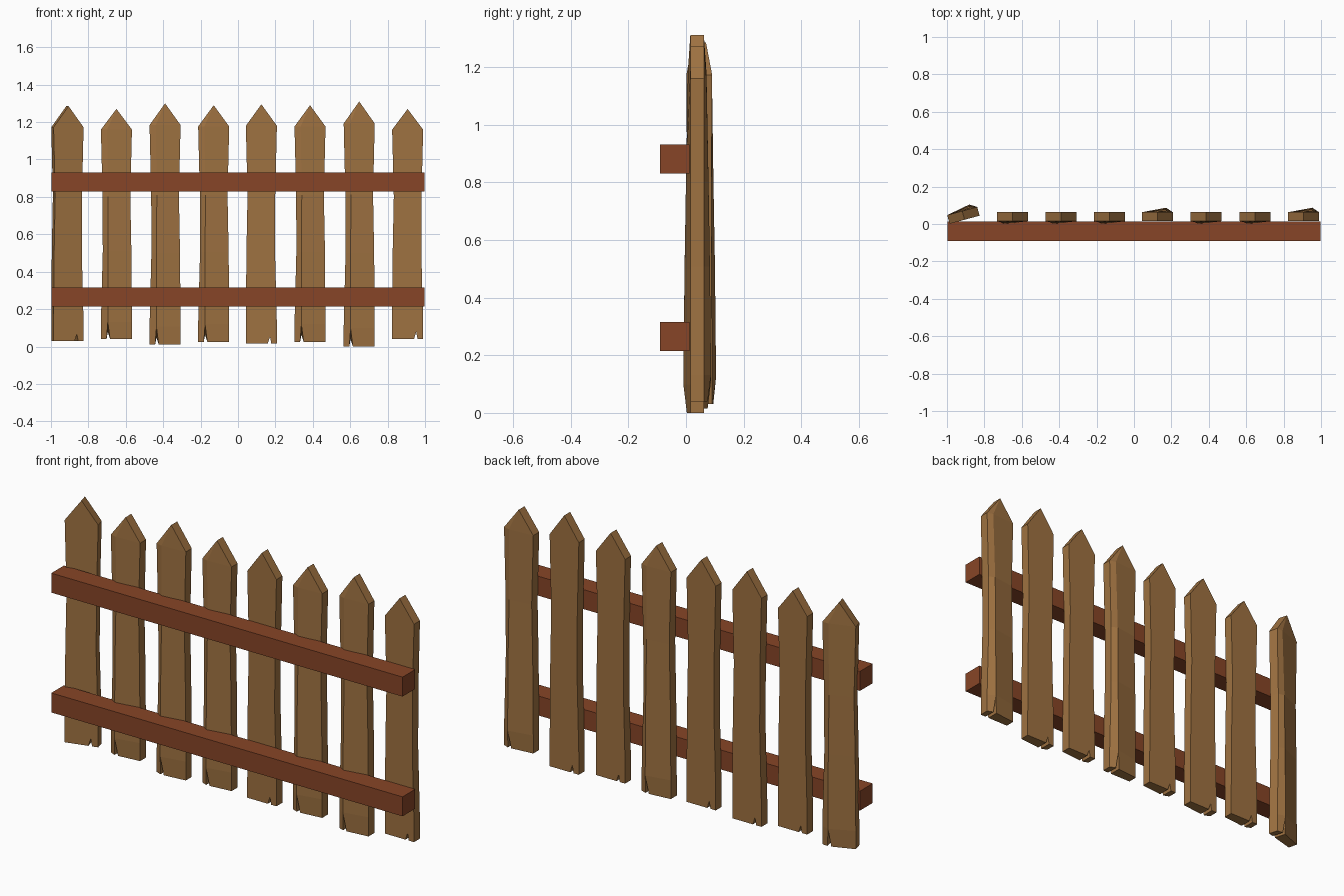
import bpy, bmesh, math

if "Cube" in bpy.data.objects:
    bpy.data.objects.remove(bpy.data.objects["Cube"])


def material(name, rgb):
    m = bpy.data.materials.new(name)
    m.diffuse_color = (*rgb, 1)
    m.use_nodes = True
    m.node_tree.nodes["Principled BSDF"].inputs["Base Color"].default_value = m.diffuse_color
    return m


picket_wood = material("light_brown_wood", (0.345, 0.168, 0.053))
rail_wood = material("red_brown_wood", (0.245, 0.060, 0.020))

HALF_T = 0.024          # half thickness of a picket
# height fraction, left x, crease x, right x, crease bulge
ROWS = [(0.075, -0.083, -0.046, 0.083, 0.024),
        (0.38, -0.073, -0.046, 0.080, 0.020),
        (0.62, -0.074, -0.044, 0.074, 0.015),
        (0.91, -0.083, -0.050, 0.083, 0.008)]


def add_object(name, bm, mat):
    bmesh.ops.recalc_face_normals(bm, faces=bm.faces[:])
    mesh = bpy.data.meshes.new(name)
    bm.to_mesh(mesh)
    bm.free()
    mesh.materials.append(mat)
    ob = bpy.data.objects.new(name, mesh)
    bpy.context.collection.objects.link(ob)
    return ob


def picket(name, x, y, z, height, turn):
    bm = bmesh.new()

    def v(px, py, f):
        return bm.verts.new((px, py, f * height))

    # bottom edge with the gap of the split, front and back
    foot_x = (-0.083, -0.053, -0.034, 0.083)
    foot = [[v(px, s * HALF_T - (0.012 if s < 0 and k in (1, 2) else 0), 0)
             for k, px in enumerate(foot_x)] for s in (-1, 1)]
    sides = []
    for s in (-1, 1):
        rows = []
        for i, (f, l, c, r, bulge) in enumerate(ROWS):
            # the split is shallower on the flat side
            cf = 0.03 if (s > 0 and i == 0) else f
            cy = -HALF_T - bulge if s < 0 else HALF_T
            rows.append([v(l, s * HALF_T, f), v(c, cy, cf), v(r, s * HALF_T, f)])
        sides.append(rows)
    tips = [v(0.0, s * HALF_T, 1) for s in (-1, 1)]

    # broad faces
    for ft, rows, tip in zip(foot, sides, tips):
        bm.faces.new((ft[0], ft[1], rows[0][1], rows[0][0]))
        bm.faces.new((ft[2], ft[3], rows[0][2], rows[0][1]))
        for a, b in zip(rows, rows[1:]):
            for k in (0, 1):
                bm.faces.new((a[k], a[k + 1], b[k + 1], b[k]))
        bm.faces.new((rows[-1][0], rows[-1][1], tip))
        bm.faces.new((rows[-1][1], rows[-1][2], tip))
    # narrow edges running up to the pointed top
    for k, e in ((0, 0), (2, 3)):
        chain = [[foot[j][e]] + [r[k] for r in sides[j]] + [tips[j]] for j in (0, 1)]
        for i in range(len(chain[0]) - 1):
            bm.faces.new((chain[0][i], chain[0][i + 1], chain[1][i + 1], chain[1][i]))
    # walls of the split and underside
    for k in (1, 2):
        bm.faces.new((foot[0][k], sides[0][0][1], sides[1][0][1], foot[1][k]))
    for k in (0, 2):
        bm.faces.new((foot[0][k], foot[0][k + 1], foot[1][k + 1], foot[1][k]))

    ob = add_object(name, bm, picket_wood)
    ob.location = (x, y, z)
    ob.rotation_euler.z = math.radians(turn)


def rail(name, z0, z1):
    bm = bmesh.new()
    bmesh.ops.create_cube(bm, size=1)
    for vert in bm.verts:
        vert.co.x *= 1.996
        vert.co.y = vert.co.y * 0.103 - 0.0385
        vert.co.z = (z0 + z1) / 2 + vert.co.z * (z1 - z0)
    add_object(name, bm, rail_wood)


# x, y, bottom, top, turn about the vertical
PICKETS = [(-0.912, 0.046, 0.03, 1.285, 195),
           (-0.65, 0.039, 0.04, 1.27, 0),
           (-0.39, 0.039, 0.01, 1.30, 0),
           (-0.13, 0.039, 0.025, 1.29, 0),
           (0.125, 0.039, 0.015, 1.295, 180),
           (0.385, 0.039, 0.025, 1.29, 0),
           (0.648, 0.039, 0.0, 1.31, 0),
           (0.907, 0.039, 0.04, 1.27, 180)]
for n, (x, y, lo, hi, turn) in enumerate(PICKETS, 1):
    picket(f"picket_{n}", x, y, lo, hi - lo, turn)

rail("lower_rail", 0.215, 0.315)
rail("upper_rail", 0.83, 0.93)
